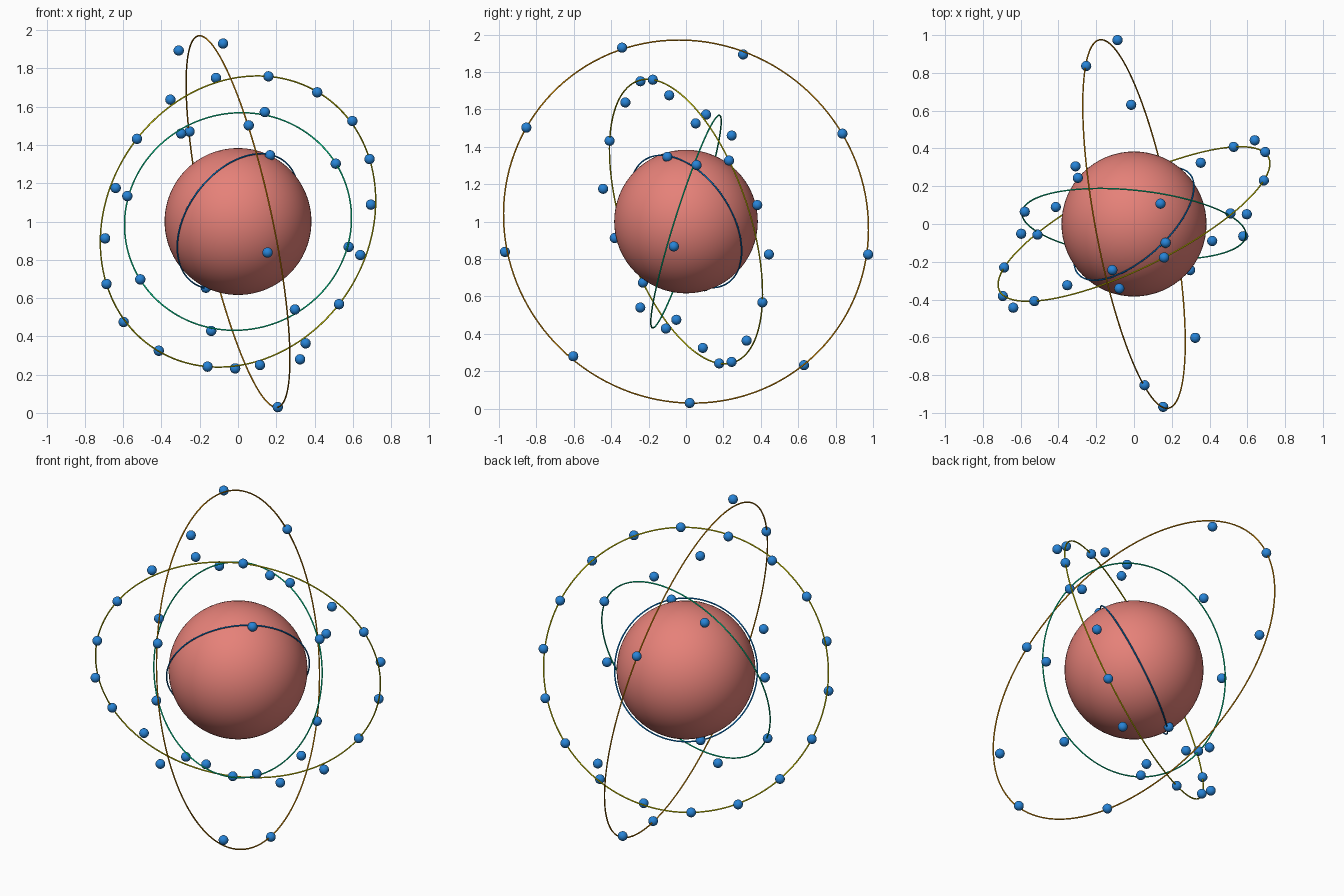
import bpy
import math
from mathutils import Vector, Matrix

default = bpy.data.objects.get("Cube")
if default:
    bpy.data.objects.remove(default, do_unlink=True)

CENTRE = Vector((0, 0, 1))
WOBBLE = 0.066      # how far the balls swing out of their orbit plane
BALL_RADIUS = 0.027
WIRE = 0.004


def material(name, rgb):
    mat = bpy.data.materials.new(name)
    mat.use_nodes = True
    mat.diffuse_color = (*rgb, 1)
    mat.node_tree.nodes["Principled BSDF"].inputs["Base Color"].default_value = (*rgb, 1)
    return mat


def finish(name, mat):
    obj = bpy.context.object
    obj.name = name
    obj.data.materials.append(mat)
    bpy.ops.object.shade_smooth()
    return obj


def sphere(name, radius, place, mat, segments, rings):
    bpy.ops.mesh.primitive_uv_sphere_add(segments=segments, ring_count=rings,
                                         radius=radius, location=place)
    return finish(name, mat)


def orbit(name, radius, normal, count, start, phase, mat):
    """Thin ring facing normal, with evenly spaced balls that weave through it."""
    n = Vector(normal).normalized()
    up = (Vector((0, 0, 1)) - n * n.z).normalized()
    side = n.cross(up)
    bpy.ops.mesh.primitive_torus_add(major_radius=radius, minor_radius=WIRE,
                                     major_segments=128, minor_segments=8)
    ring = finish(name + "_ring", mat)
    ring.matrix_world = Matrix.Translation(CENTRE) @ Matrix((up, side, n)).transposed().to_4x4()
    for i in range(count):
        a = math.radians(start) + math.tau * i / count
        swing = WOBBLE * math.sin(3 * a + math.radians(phase))
        place = CENTRE + radius * (up * math.cos(a) + side * math.sin(a)) + n * swing
        sphere(f"{name}_ball_{i + 1}", BALL_RADIUS, place, ball_blue, 20, 12)


ball_blue = material("ball blue", (0.02, 0.23, 0.68))

# Central core
sphere("core", 0.384, CENTRE, material("core coral", (0.79, 0.22, 0.19)), 64, 32)

# Orbits from the inside out
orbit("inner", 0.397, (-0.594, 0.655, 0.447), 2, 8.3, 164,
      material("blue", (0, 0.27, 0.9)))
orbit("second", 0.596, (0.1, 0.95, -0.3), 8, 12.4, 200,
      material("green", (0, 0.9, 0.4)))
orbit("third", 0.795, (-0.425, 0.857, 0.29), 18, 4.6, 166,
      material("yellow", (0.9, 0.85, 0)))
orbit("outer", 0.992, (0.962, 0.18, 0.206), 9, 18.9, 0,
      material("orange", (0.9, 0.35, 0)))
